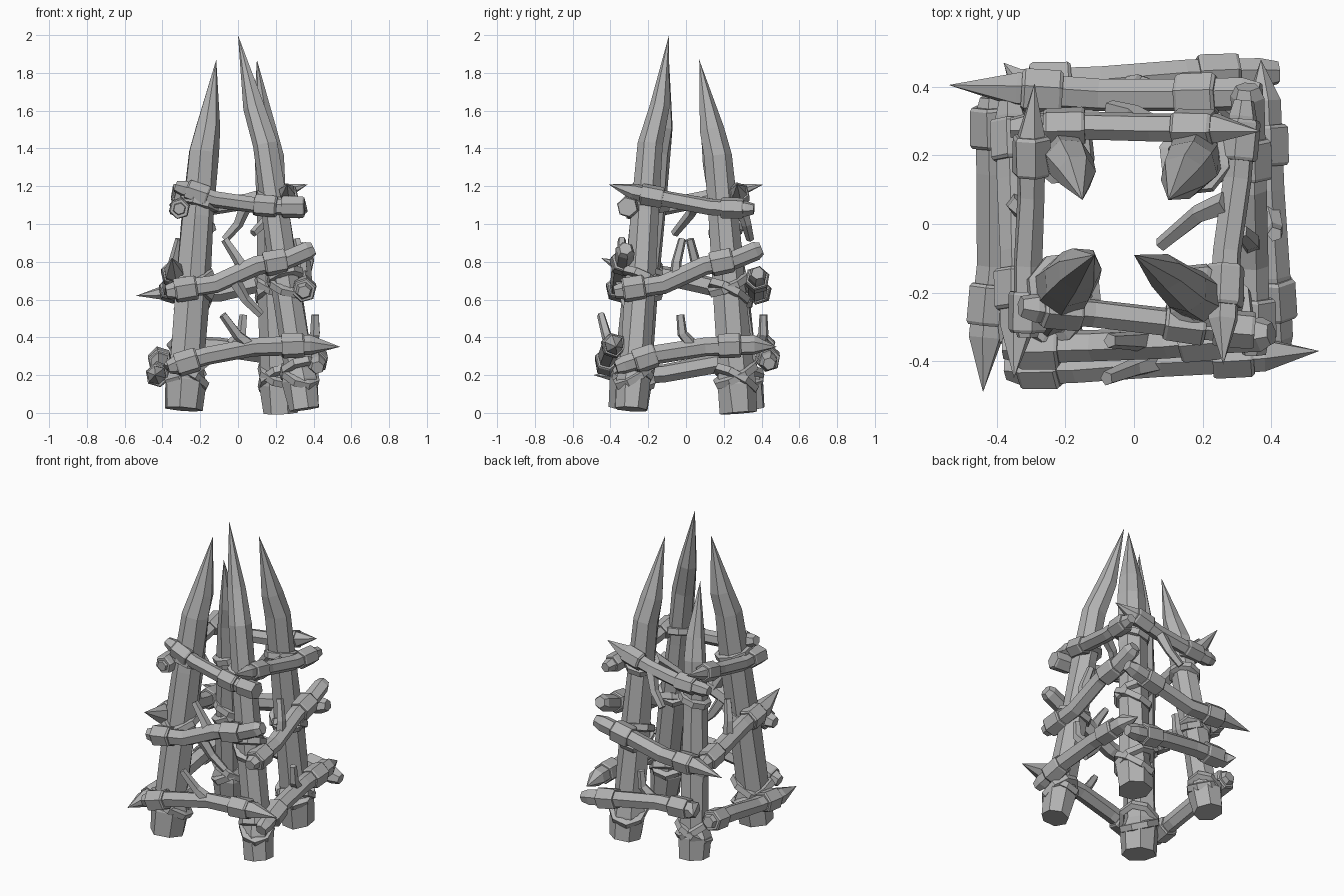
import bpy, bmesh, math, random
from mathutils import Vector, Matrix

random.seed(4)
if "Cube" in bpy.data.objects:
    bpy.data.objects.remove(bpy.data.objects["Cube"])

grey = bpy.data.materials.new("weathered_grey")
grey.use_nodes = True
GREY = (0.45, 0.45, 0.45, 1)
grey.diffuse_color = GREY
grey.node_tree.nodes["Principled BSDF"].inputs["Base Color"].default_value = GREY


def finish(name, bm):
    bmesh.ops.recalc_face_normals(bm, faces=bm.faces)
    mesh = bpy.data.meshes.new(name)
    bm.to_mesh(mesh)
    bm.free()
    mesh.materials.append(grey)
    bpy.context.collection.objects.link(bpy.data.objects.new(name, mesh))


def loft(name, path, radii, sides=6, jitter=0.0, spin=0.0):
    """Flat-shaded tube through the path; a zero radius makes a point."""
    pts = [Vector(p) for p in path]
    bm = bmesh.new()
    rings = []
    axis = (pts[-1] - pts[0]).normalized()
    ref = Vector((0, 0, 1)) if abs(axis.z) < 0.8 else Vector((0, 1, 0))
    for i, (p, r) in enumerate(zip(pts, radii)):
        tangent = (pts[min(i + 1, len(pts) - 1)] - pts[max(i - 1, 0)]).normalized()
        u = tangent.cross(ref).normalized()
        v = u.cross(tangent)
        if r == 0:
            rings.append([bm.verts.new(p)])
            continue
        ring = []
        for k in range(sides):
            a = spin + math.tau * k / sides
            rr = r * (1 + random.uniform(-jitter, jitter))
            ring.append(bm.verts.new(p + (u * math.cos(a) + v * math.sin(a)) * rr))
        rings.append(ring)
    for a, b in zip(rings, rings[1:]):
        for k in range(sides):
            j = (k + 1) % sides
            if len(b) == 1:
                bm.faces.new((a[k], a[j], b[0]))
            else:
                bm.faces.new((a[k], a[j], b[j], b[k]))
    for ring in (rings[0], rings[-1]):
        if len(ring) > 2:
            bm.faces.new(ring)
    finish(name, bm)


def rope_ring(name, centre, radius, tilt, heading, thick=0.014):
    """Slanted binding around a post."""
    centre = Vector(centre)
    turn = Matrix.Rotation(heading, 3, "Z") @ Matrix.Rotation(tilt, 3, "X")
    up = turn @ Vector((0, 0, 1))
    bm = bmesh.new()
    rows = []
    for k in range(8):
        a = math.tau * k / 8
        out = turn @ Vector((math.cos(a), math.sin(a) / math.cos(tilt), 0))
        rows.append([bm.verts.new(centre + out * (radius + s * thick) + up * t * thick * 1.8)
                     for s, t in ((-1, -1), (1, -0.7), (1, 0.7), (-1, 1))])
    for i, row in enumerate(rows):
        nxt = rows[(i + 1) % len(rows)]
        for k in range(4):
            bm.faces.new((row[k], row[(k + 1) % 4], nxt[(k + 1) % 4], nxt[k]))
    finish(name, bm)


# Leaning sharpened posts: girth, then foot, shoulder, bulge of the point, tip
posts = {
    "front_left": (0.87, (0.355, -0.29, 0.02), (0.145, -0.19, 1.42), (0.085, -0.14, 1.62), (0.0, -0.09, 2.0)),
    "front_right": (1.04, (-0.29, -0.30, 0.02), (-0.185, -0.165, 1.38), (-0.16, -0.135, 1.52), (-0.115, -0.09, 1.87)),
    "back_left": (1.0, (0.23, 0.28, 0.0), (0.165, 0.17, 1.36), (0.14, 0.135, 1.5), (0.10, 0.07, 1.87)),
    "back_right": (0.87, (-0.285, 0.33, 0.02), (-0.19, 0.18, 1.2), (-0.17, 0.145, 1.33), (-0.15, 0.07, 1.65)),
}
for number, (place, (girth, *spots)) in enumerate(posts.items()):
    foot, shoulder, bulge, tip = [Vector(s) for s in spots]
    path = [foot.lerp(shoulder, t) for t in (0, 0.11, 0.15, 0.45, 0.75, 1)]
    profile = (0.1, 0.112, 0.094, 0.092, 0.085, 0.078, 0.066, 0)
    loft("post_" + place, path + [bulge, tip], [r * girth for r in profile], 7, 0.08, number * 0.4)
    # Crossed bindings by the low and middle rails, a single one at the top
    for level, (t, tilt) in enumerate(((0.13, 0.55), (0.15, -0.5), (0.47, 0.5), (0.5, -0.45), (0.8, 0.3))):
        rope_ring(f"binding_{place}_{level + 1}", foot.lerp(shoulder, t),
                  (0.106 - 0.018 * t) * girth, tilt, number * math.pi / 2 + 0.5)


def beam(name, path, radius, collars, spiked):
    """Bent pole with a blunt start, a blunt or pointed finish and collars."""
    pts = [Vector(p) for p in path]
    head = pts[0].lerp(pts[1], 0.2)
    radii = [radius * 0.7] + [radius] * len(pts)
    if spiked:
        # The last point is the tip, the one before is the spike's base
        radii[-2:] = [radius * 1.05, 0]
    else:
        pts.insert(-1, pts[-1].lerp(pts[-2], 0.2))
        radii.append(radius * 0.7)
    pts.insert(1, head)
    loft(name, pts, radii, 6, 0.06, 0.3)
    for i, (seg, t) in enumerate(collars):
        a, b = Vector(path[seg]), Vector(path[seg + 1])
        mid, d = a.lerp(b, t), (b - a).normalized() * 0.06
        loft(f"{name}_collar_{i + 1}", [mid - d, mid - d * 0.85, mid + d * 0.85, mid + d],
             [radius * 1.2, radius * 1.34, radius * 1.34, radius * 1.2], 6, 0.04, 0.3)


# Low, middle and top rails on each side
two = ((0, 0.5), (2, 0.5))
low, middle, top = 0.05, 0.05, 0.043
beam("front_low_rail", [(-0.37, -0.42, 0.24), (-0.17, -0.415, 0.30), (0.08, -0.395, 0.35),
     (0.38, -0.38, 0.36), (0.54, -0.37, 0.35)], low, ((0, 0.5), (2, 0.7)), True)
beam("left_low_rail", [(0.42, -0.37, 0.24), (0.405, -0.15, 0.31), (0.39, 0.1, 0.35),
     (0.38, 0.36, 0.36), (0.37, 0.48, 0.35)], low, ((0, 0.7), (2, 0.5)), True)
beam("back_low_rail", [(0.42, 0.44, 0.26), (0.15, 0.43, 0.31), (-0.1, 0.41, 0.35),
     (-0.34, 0.405, 0.36), (-0.38, 0.47, 0.36)], low, ((0, 0.65), (2, 0.6)), True)
beam("right_low_rail", [(-0.415, 0.37, 0.29), (-0.41, 0.15, 0.26), (-0.41, -0.12, 0.21),
     (-0.43, -0.33, 0.20), (-0.44, -0.49, 0.20)], low, ((0, 0.4), (2, 0.55)), True)
beam("front_middle_rail", [(-0.38, -0.36, 0.64), (-0.12, -0.355, 0.68), (0.1, -0.345, 0.78),
     (0.26, -0.33, 0.81), (0.40, -0.32, 0.87)], middle, ((0, 0.4), (2, 0.6)), False)
beam("left_middle_rail", [(0.35, -0.38, 0.64), (0.345, -0.12, 0.68), (0.34, 0.1, 0.78),
     (0.335, 0.25, 0.81), (0.33, 0.40, 0.87)], middle, ((0, 0.4), (2, 0.6)), False)
beam("back_middle_rail", [(0.37, 0.38, 0.74), (0.12, 0.375, 0.69), (-0.1, 0.375, 0.64),
     (-0.34, 0.39, 0.64), (-0.54, 0.405, 0.62)], middle, ((0, 0.75), (2, 0.7)), True)
beam("right_middle_rail", [(-0.36, 0.36, 0.63), (-0.35, 0.13, 0.67), (-0.345, -0.08, 0.72),
     (-0.34, -0.30, 0.75), (-0.35, -0.45, 0.82)], middle, two, True)
beam("front_top_rail", [(-0.33, -0.24, 1.20), (-0.12, -0.26, 1.13), (0.1, -0.285, 1.10),
     (0.22, -0.30, 1.09), (0.34, -0.31, 1.09)], top, ((0, 0.55), (2, 0.4), (3, 0.6)), False)
beam("left_top_rail", [(0.32, 0.36, 1.08), (0.30, 0.13, 1.09), (0.27, -0.08, 1.13),
     (0.26, -0.28, 1.17), (0.26, -0.41, 1.21)], top, two, True)
beam("back_top_rail", [(-0.36, 0.28, 1.08), (-0.15, 0.285, 1.09), (0.05, 0.28, 1.12),
     (0.24, 0.28, 1.17), (0.37, 0.27, 1.21)], top, ((0, 0.75), (2, 0.65)), True)
beam("right_top_rail", [(-0.31, -0.33, 1.08), (-0.31, -0.12, 1.09), (-0.30, 0.08, 1.13),
     (-0.30, 0.25, 1.17), (-0.29, 0.41, 1.21)], top, ((0, 0.35), (2, 0.7)), True)

# Broken twigs growing from the rails; each grows on the listed sides
sides = ("front", "left", "back", "right")
twigs = (
    ("long_low_twig", ("front",), [(0.06, -0.40, 0.36), (0.0, -0.42, 0.41), (-0.08, -0.45, 0.52)]),
    ("short_low_twig", ("left", "back"), [(0.04, -0.39, 0.35), (-0.02, -0.41, 0.42), (-0.03, -0.41, 0.52)]),
    ("middle_twig_up", ("front",), [(0.04, -0.34, 0.75), (-0.01, -0.34, 0.83), (-0.07, -0.34, 0.92)]),
    ("steep_middle_twig", ("left", "right"), [(-0.06, -0.34, 0.68), (-0.05, -0.34, 0.80), (-0.02, -0.31, 0.92)]),
    ("middle_twig_down", ("front",), [(-0.02, -0.34, 0.70), (0.04, -0.32, 0.60), (0.12, -0.30, 0.52)]),
    ("top_twig_inner", ("left",), [(0.06, -0.27, 1.12), (0.03, -0.19, 1.06), (-0.06, -0.08, 0.95)]),
    ("top_twig_hanging", ("back",), [(-0.04, -0.29, 1.10), (0.0, -0.32, 1.0), (0.07, -0.34, 0.92)]),
)
for name, grown, path in twigs:
    for side in grown:
        rot = Matrix.Rotation(sides.index(side) * math.pi / 2, 3, "Z")
        loft(f"{side}_{name}", [rot @ Vector(p) for p in path], [0.036, 0.028, 0.022], 5)
